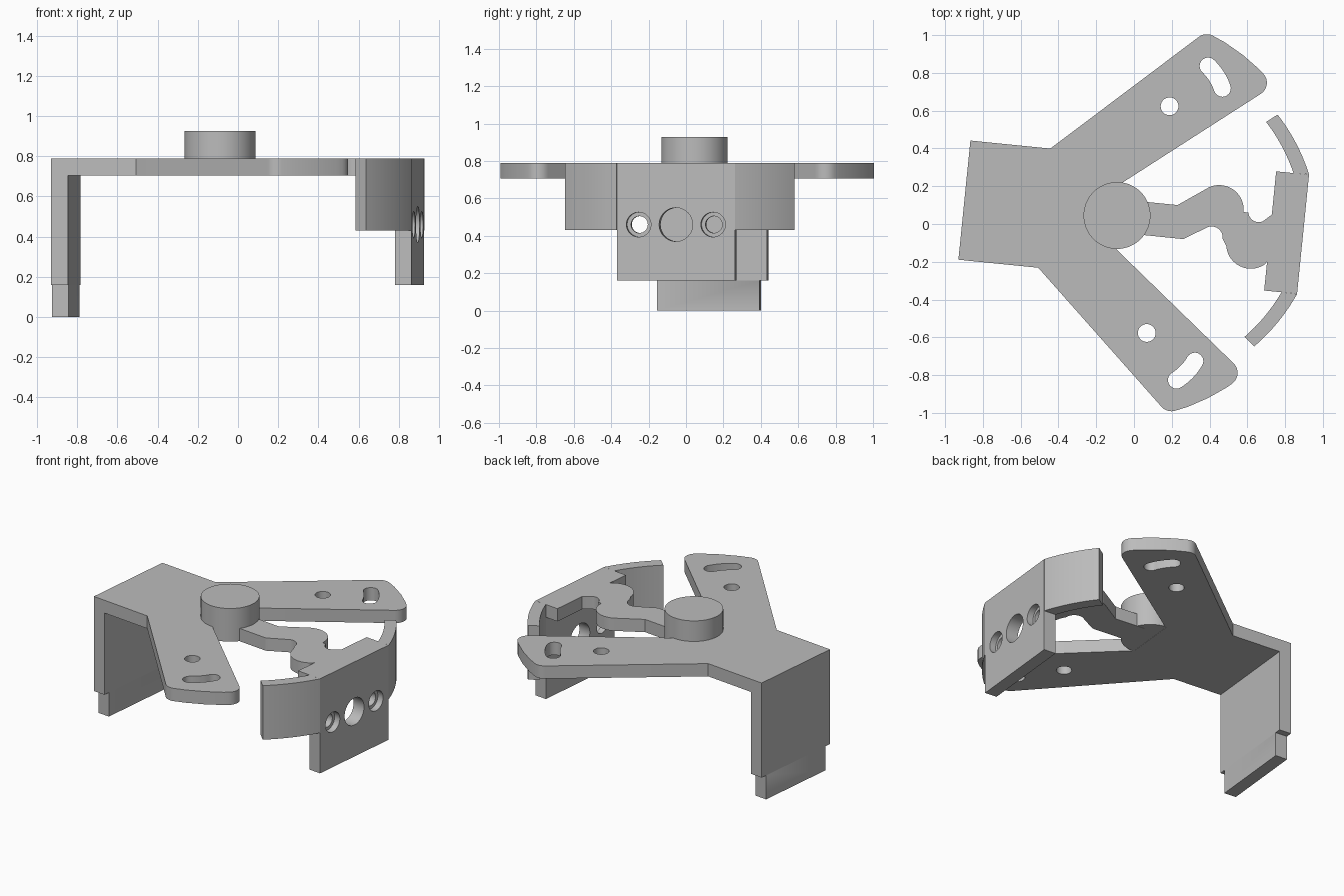
import bpy, bmesh, math
from mathutils import Matrix, Vector

cube = bpy.data.objects.get("Cube")
if cube:
    bpy.data.objects.remove(cube, do_unlink=True)

grey = bpy.data.materials.new("plain_grey")
grey.use_nodes = True
grey.diffuse_color = (0.5, 0.5, 0.5, 1)
grey.node_tree.nodes["Principled BSDF"].inputs["Base Color"].default_value = (0.5, 0.5, 0.5, 1)

# The whole bracket is turned slightly about its hub
PLACE = Matrix.Translation((-0.09, 0.045, 0)) @ Matrix.Rotation(math.radians(-5.75), 4, "Z")
TOP, UNDER, LOW, FOOT = 0.79, 0.705, 0.43, 0.16
HALF = 0.317            # half width of both upright plates
BACK, FRONT, THICK = -0.812, 0.99, 0.083


def arc(cx, cy, r, a0, a1, n=12):
    angles = [math.radians(a0 + (a1 - a0) * i / n) for i in range(n + 1)]
    return [(cx + r * math.cos(a), cy + r * math.sin(a)) for a in angles]


def circle(cx, cy, r, n=40):
    return arc(cx, cy, r, 0, 360, n)[:-1]


def fillet(before, corner, after, r, n=8):
    """Round one corner of an outline."""
    c = Vector(corner)
    a, b = (Vector(before) - c).normalized(), (Vector(after) - c).normalized()
    half = a.angle(b) / 2
    mid = c + (a + b).normalized() * r / math.sin(half)
    start, end = c + a * r / math.tan(half) - mid, c + b * r / math.tan(half) - mid
    sweep = start.angle_signed(end)
    return [tuple(mid + Matrix.Rotation(-sweep * i / n, 2) @ start) for i in range(n + 1)]


def flip(points):
    return [(x, -y) for x, y in reversed(points)]


def slab(name, outlines, lo, hi, upright=False):
    """Extrude an outline with holes; upright slabs are drawn in (side, height)."""
    curve = bpy.data.curves.new(name, "CURVE")
    curve.dimensions = "2D"
    curve.fill_mode = "BOTH"
    curve.extrude = (hi - lo) / 2
    for points in outlines:
        spline = curve.splines.new("POLY")
        spline.points.add(len(points) - 1)
        for p, (x, y) in zip(spline.points, points):
            p.co = (x, y, 0, 1)
        spline.use_cyclic_u = True
    temp = bpy.data.objects.new(name + "_outline", curve)
    bpy.context.collection.objects.link(temp)
    graph = bpy.context.evaluated_depsgraph_get()
    mesh = bpy.data.meshes.new_from_object(temp.evaluated_get(graph))
    bpy.data.objects.remove(temp, do_unlink=True)
    bpy.data.curves.remove(curve)

    bm = bmesh.new()
    bm.from_mesh(mesh)
    bmesh.ops.remove_doubles(bm, verts=bm.verts, dist=0.0003)
    for v in bm.verts:
        x, y, z = v.co.x, v.co.y, v.co.z + (lo + hi) / 2
        v.co = PLACE @ Vector((z, x, y) if upright else (x, y, z))
    bmesh.ops.recalc_face_normals(bm, faces=bm.faces)
    bm.to_mesh(mesh)
    bm.free()
    mesh.name = name
    mesh.materials.clear()
    mesh.materials.append(grey)
    obj = bpy.data.objects.new(name, mesh)
    bpy.context.collection.objects.link(obj)
    bpy.ops.object.select_all(action="DESELECT")
    obj.select_set(True)
    bpy.context.view_layer.objects.active = obj
    bpy.ops.object.shade_smooth_by_angle(angle=math.radians(30))
    return obj


# Top plate: square tail and two spread arms with rounded ends
shoulder, root = (-0.387, HALF), (0.0, 0.167)
rim = arc(0, 0, 1.08, 70, 45.4, 4)
arm = [shoulder]
arm += fillet(shoulder, rim[0], rim[1], 0.07)
arm += rim[1:-1]
arm += fillet(rim[-2], rim[-1], root, 0.07)
arm.append(root)
plate = [(BACK, HALF)] + arm + flip(arm) + [(BACK, -HALF)]

# Pivot hole and the curved slot swung around it
px, py, reach, slot_r = 0.219, 0.603, 0.295, 0.045
a0, a1 = 24.6, 52
e0, e1 = arc(px, py, reach, a0, a1, 1)
slot = (arc(px, py, reach + slot_r, a0, a1) + arc(*e1, slot_r, a1, a1 + 180)[1:-1]
        + arc(px, py, reach - slot_r, a1, a0) + arc(*e0, slot_r, a0 + 180, a0 + 360)[1:-1])
pivot = circle(px, py, 0.047)
slab("top_plate", [plate, pivot, slot, flip(pivot), flip(slot)], UNDER, TOP)

# Hub
slab("hub", [circle(0, 0, 0.177, 64)], UNDER + 0.001, 0.927)

# Back plate with a narrower tongue at the foot
side = [(HALF, UNDER), (HALF, FOOT), (0.275, FOOT), (0.275, 0)]
slab("back_plate", [side + [(-x, z) for x, z in reversed(side)]],
     BACK, BACK + THICK, upright=True)

# Winding link from the hub to the front plate, ending in a cross block
inner = FRONT - THICK
link = [(0.1, 0.087), (0.313, 0.087)]
link += arc(0.535, 0.085, 0.13, 120, 0, 18)
link += arc(0.745, 0.095, 0.055, 190, 300)
link += [(0.815, 0.087), (0.815, HALF), (inner, HALF), (inner, -HALF), (0.815, -HALF), (0.815, -0.164)]
link += arc(0.72, -0.08, 0.13, -50, -170, 18)
link += arc(0.51, -0.065, 0.058, 0, 115)
link += [(0.361, -0.089), (0.1, -0.089)]
slab("spring_link", [link], UNDER, TOP)

# Front plate in two layers, so the screw holes are counterbored
panel = [(-HALF, FOOT), (HALF, FOOT), (HALF, TOP), (-HALF, TOP)]
middle = FRONT - THICK / 2
for name, r, lo, hi in (("front_plate_inner", 0.045, inner, middle),
                        ("front_plate_outer", 0.066, middle, FRONT)):
    holes = [circle(0, 0.46, 0.09)] + [circle(s * 0.2, 0.46, r) for s in (-1, 1)]
    slab(name, [panel] + holes, lo, hi, upright=True)

# Curved wings on both sides of the front plate
outer_edge, inner_edge = [], []
for i in range(13):
    t = i / 12
    a = math.radians(17.8 + 20.1 * t)
    r = 1.04 - 0.036 * t
    outer_edge.append((r * math.cos(a), r * math.sin(a)))
    a = math.radians(19.25 + 18.6 * t)
    r = 0.961 - 0.029 * t
    inner_edge.append((r * math.cos(a), r * math.sin(a)))
wing = outer_edge + inner_edge[::-1]
slab("left_wing", [wing], LOW, TOP)
slab("right_wing", [flip(wing)], LOW, TOP)
